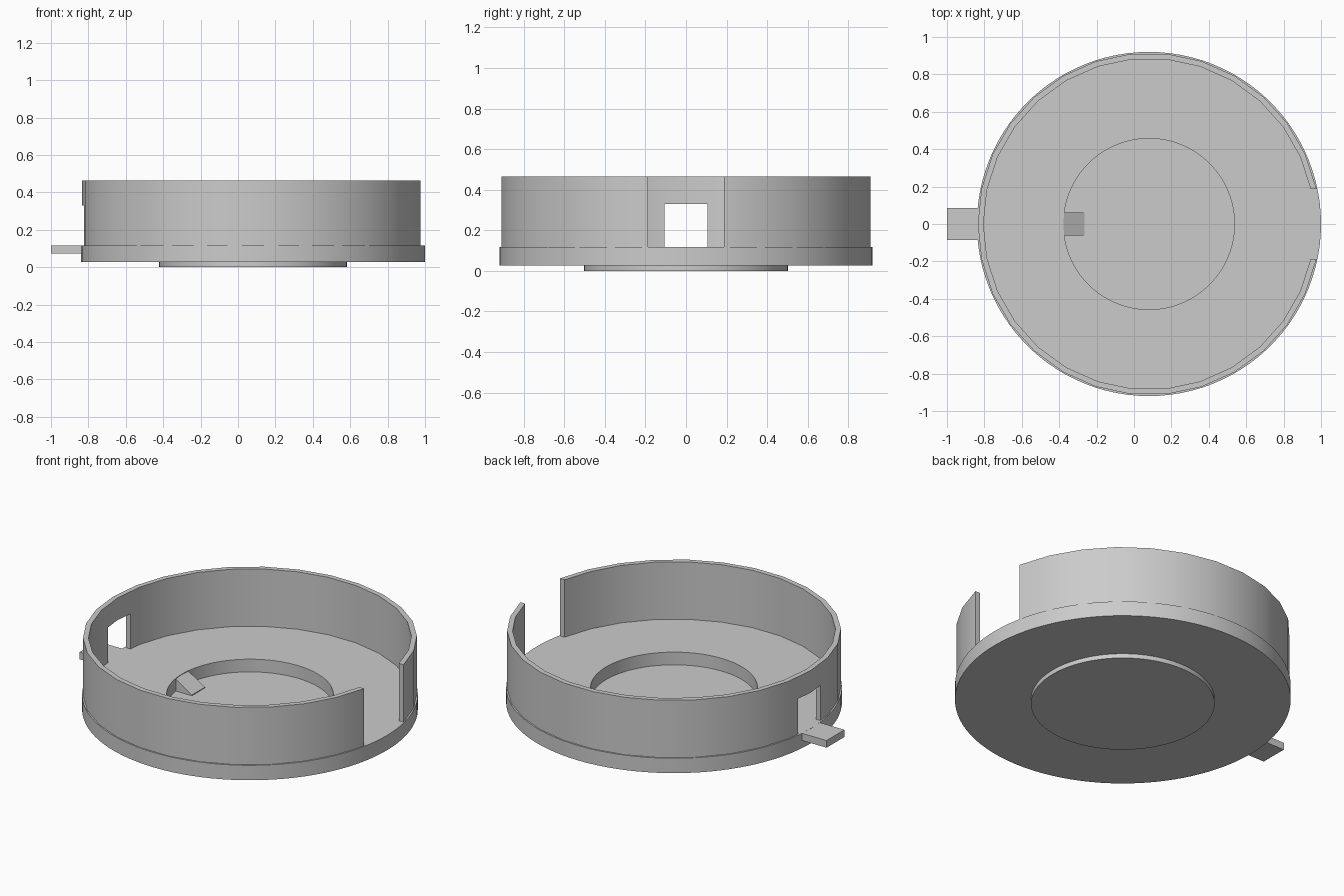
import bpy, bmesh
from math import cos, sin, tau

if "Cube" in bpy.data.objects:
    bpy.data.objects.remove(bpy.data.objects["Cube"])

CX = 0.08          # axis of the round body
FLOOR = 0.117      # top of the base plate


def make(name, verts, faces):
    me = bpy.data.meshes.new(name)
    bm = bmesh.new()
    vs = [bm.verts.new(v) for v in verts]
    for f in faces:
        bm.faces.new([vs[i] for i in f])
    bmesh.ops.recalc_face_normals(bm, faces=bm.faces)
    bm.to_mesh(me)
    bm.free()
    ob = bpy.data.objects.new(name, me)
    bpy.context.collection.objects.link(ob)
    return ob


def lathe(name, profile, n, capped):
    """Revolve (radius, z) points; capped closes both ends, else loops the profile."""
    m = len(profile)
    verts = [(CX + r * cos(tau * i / n), r * sin(tau * i / n), z)
             for r, z in profile for i in range(n)]
    faces = []
    for j in range(m - 1 if capped else m):
        a, b = j * n, (j + 1) % m * n
        faces += [(a + i, a + (i + 1) % n, b + (i + 1) % n, b + i) for i in range(n)]
    if capped:
        faces += [tuple(range(n)), tuple(range((m - 1) * n, m * n))]
    return make(name, verts, faces)


def prism(name, outline, half_width):
    """Extrude an (x, z) outline symmetrically along y."""
    n = len(outline)
    verts = [(x, s * half_width, z) for s in (-1, 1) for x, z in outline]
    faces = [tuple(range(n)), tuple(range(n, 2 * n))]
    faces += [(i, (i + 1) % n, n + (i + 1) % n, n + i) for i in range(n)]
    return make(name, verts, faces)


def box(name, x0, x1, z0, z1, half_width):
    return prism(name, [(x0, z0), (x1, z0), (x1, z1), (x0, z1)], half_width)


def smooth(ob):
    bpy.ops.object.select_all(action='DESELECT')
    ob.select_set(True)
    bpy.context.view_layer.objects.active = ob
    bpy.ops.object.shade_smooth_by_angle(angle=0.5)


# Base plate with raised foot below and round recess above
base = lathe("base_plate", [(0.503, 0), (0.503, 0.027), (0.92, 0.027), (0.92, FLOOR),
                            (0.457, FLOOR), (0.457, 0.04)], 100, True)
smooth(base)

# Coarser upright wall
wall = lathe("side_wall", [(0.915, FLOOR), (0.915, 0.464), (0.885, 0.464), (0.885, FLOOR)], 30, False)
smooth(wall)

# Wide opening on the right, square window on the left
for cutter in (box("opening_cutter", 0.6, 1.2, 0.0, 0.7, 0.188),
               box("window_cutter", -1.1, -0.6, 0.0, 0.33, 0.107)):
    cutter.hide_render = True
    cutter.hide_set(True)
    mod = wall.modifiers.new(cutter.name, 'BOOLEAN')
    mod.operation = 'DIFFERENCE'
    mod.solver = 'EXACT'
    mod.object = cutter

# Outer tab below the window
box("outer_tab", -1.0, -0.82, 0.073, FLOOR - 0.0005, 0.085)

# Small ramp inside the recess
prism("recess_ramp", [(-0.38, 0.038), (-0.265, 0.038), (-0.265, 0.045), (-0.38, 0.116)], 0.062)
